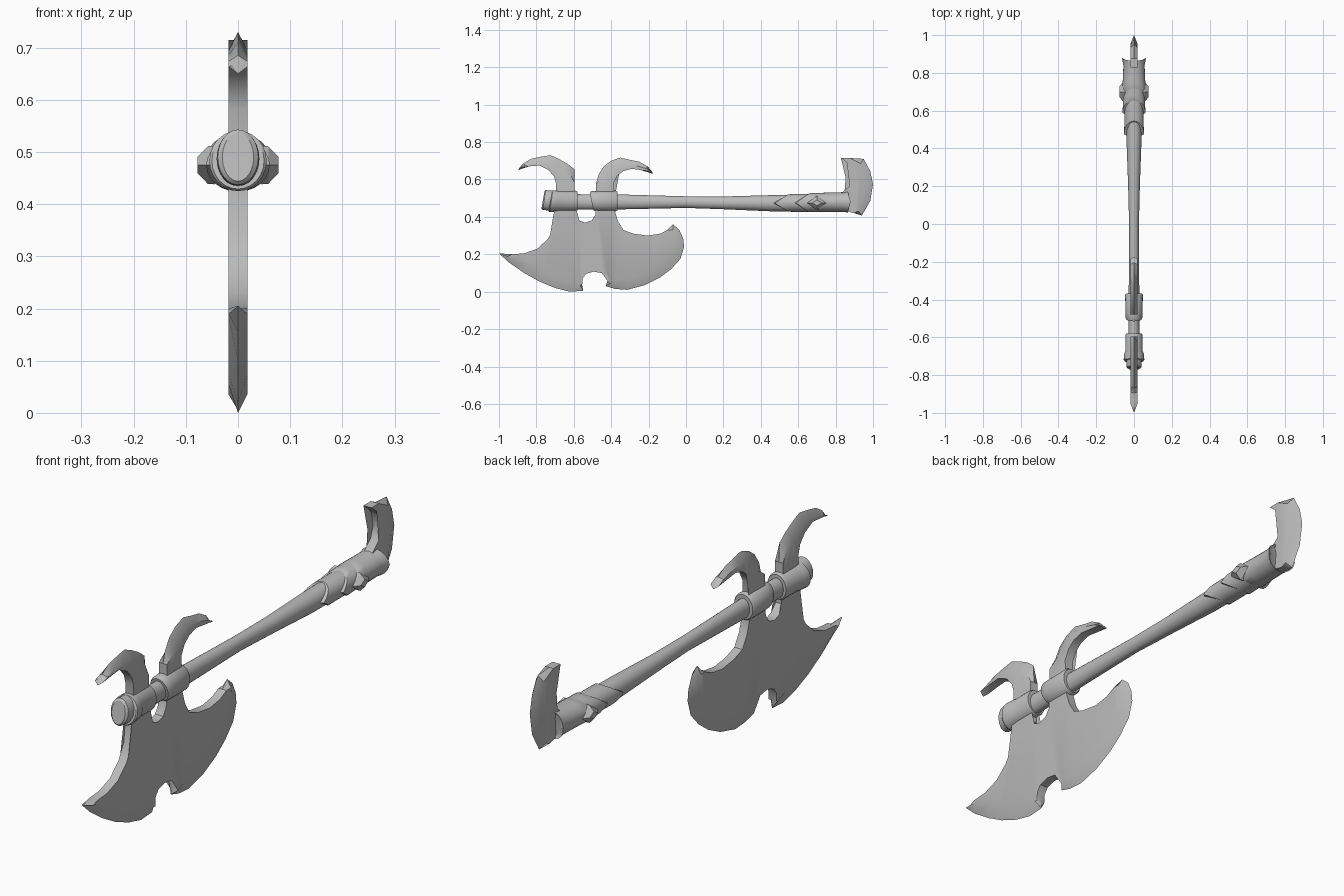
import bpy, bmesh, math
from mathutils import Vector

if "Cube" in bpy.data.objects:
    bpy.data.objects.remove(bpy.data.objects["Cube"])

grey = bpy.data.materials.new("plain_grey")
grey.use_nodes = True
grey.diffuse_color = (0.5, 0.5, 0.5, 1)
grey.node_tree.nodes["Principled BSDF"].inputs["Base Color"].default_value = (0.5, 0.5, 0.5, 1)


def finish(name, bm, angle=35):
    bmesh.ops.recalc_face_normals(bm, faces=bm.faces)
    me = bpy.data.meshes.new(name)
    bm.to_mesh(me)
    bm.free()
    me.materials.append(grey)
    ob = bpy.data.objects.new(name, me)
    bpy.context.collection.objects.link(ob)
    bpy.ops.object.select_all(action='DESELECT')
    ob.select_set(True)
    bpy.context.view_layer.objects.active = ob
    bpy.ops.object.shade_smooth_by_angle(angle=math.radians(angle))
    return ob


def bridge(bm, a, b):
    n = len(a)
    for i in range(n):
        bm.faces.new((a[i], a[(i + 1) % n], b[(i + 1) % n], b[i]))


def plate(name, pts, sharp, half=0.018):
    """Clockwise (y, z) outline; sharp = (first, last, bevel width) runs ground to an edge."""
    bm = bmesh.new()
    n = len(pts)
    loops = [[], [], []]
    for i, (y, z) in enumerate(pts):
        w = next((s[2] for s in sharp if s[0] <= i <= s[1]), 0)
        t = (Vector(pts[(i + 1) % n]) - Vector(pts[i - 1])).normalized()
        yi, zi = y + t.y * w, z - t.x * w
        loops[0].append(bm.verts.new((half, yi, zi)))
        loops[1].append(bm.verts.new((0, y, z)))
        loops[2].append(bm.verts.new((-half, yi, zi)))
    bridge(bm, loops[0], loops[1])
    bridge(bm, loops[1], loops[2])
    caps = [bm.faces.new(loops[0]), bm.faces.new(loops[2][::-1])]
    bmesh.ops.triangulate(bm, faces=caps)
    return finish(name, bm)


def loft(name, rings, seg=24):
    """Rings along y: (y, half width, half height, centre z, tilt, scallop)."""
    bm = bmesh.new()
    prev = None
    for k, (y, rx, rz, zc, tilt, scallop) in enumerate(rings):
        ring = []
        for i in range(seg):
            a = 2 * math.pi * i / seg
            dy = tilt * math.sin(a) + scallop * abs(math.sin(a))
            ring.append(bm.verts.new((rx * math.cos(a), y + dy, zc + rz * math.sin(a))))
        if prev:
            bridge(bm, prev, ring)
        if k in (0, len(rings) - 1):
            bm.faces.new(ring)
        prev = ring
    return finish(name, bm)


# Main blade: swept tip, two tangs with an arch, rear lobe, cutting edge with a notch
plate("main_blade", [
    (-1, .205), (-.93, .20), (-.865, .205), (-.795, .23), (-.74, .28), (-.705, .34),
    (-.695, .43), (-.695, .49), (-.60, .49), (-.60, .41), (-.57, .38), (-.54, .37),
    (-.505, .38), (-.485, .41), (-.48, .49), (-.38, .49), (-.38, .43), (-.365, .38),
    (-.335, .33), (-.28, .31), (-.205, .30), (-.14, .31), (-.10, .33), (-.07, .36),
    (-.035, .33), (-.015, .285), (-.01, .24), (-.03, .175), (-.08, .12), (-.14, .075),
    (-.22, .035), (-.315, .01), (-.38, .015), (-.43, .03), (-.415, .07), (-.42, .09),
    (-.45, .10), (-.495, .107), (-.535, .095), (-.553, .07), (-.555, .035), (-.55, .005),
    (-.62, 0), (-.70, .02), (-.785, .055), (-.865, .10), (-.945, .155)],
    [(0, 0, .05), (23, 23, .03), (24, 25, .04), (26, 31, .055), (32, 32, .045),
     (33, 33, .025), (41, 41, .035), (42, 45, .055), (46, 46, .035)])

# Curved spikes above the collars
plate("front_spike", [
    (-.695, .49), (-.695, .58), (-.705, .615), (-.735, .65), (-.785, .675), (-.84, .67),
    (-.897, .65), (-.87, .685), (-.83, .71), (-.775, .722), (-.725, .73), (-.68, .71),
    (-.635, .685), (-.597, .655), (-.595, .58), (-.595, .49)],
    [(6, 7, .015), (8, 8, .025), (9, 12, .035), (13, 13, .03)])
plate("rear_spike", [
    (-.48, .49), (-.48, .58), (-.468, .625), (-.44, .67), (-.40, .70), (-.35, .717),
    (-.30, .705), (-.25, .695), (-.205, .67), (-.175, .63), (-.24, .65), (-.29, .657),
    (-.335, .645), (-.367, .62), (-.388, .58), (-.383, .49)],
    [(2, 5, .035), (6, 7, .025), (8, 9, .015)])

# Hook at the tail of the handle
plate("tail_hook", [
    (.80, .50), (.84, .535), (.875, .565), (.89, .61), (.88, .665), (.86, .69),
    (.828, .715), (.875, .715), (.95, .71), (.985, .645), (1, .575), (.985, .485),
    (.94, .407), (.90, .42), (.84, .435)],
    [(8, 8, .03), (9, 11, .045), (12, 12, .03)])

# Handle and its collars
loft("handle", [(-.74, .032, .042, .48, 0, 0), (-.36, .028, .040, .48, 0, 0),
                (0, .026, .031, .479, 0, 0), (.20, .031, .034, .475, 0, 0),
                (.45, .040, .043, .473, 0, 0), (.80, .042, .045, .475, 0, 0)])
loft("front_collar", [(-.725, .050, .054, .483, .01, 0), (-.72, .055, .058, .483, .008, 0),
                      (-.685, .052, .056, .485, 0, 0), (-.675, .046, .055, .485, 0, 0),
                      (-.59, .046, .055, .485, 0, 0), (-.58, .042, .050, .485, 0, 0)])
loft("end_cap", [(-.765, .030, .046, .490, .008, 0), (-.758, .039, .053, .490, .008, 0),
                 (-.735, .041, .053, .488, .008, 0), (-.70, .041, .053, .487, .005, 0)])
loft("rear_collar", [(-.505, .040, .048, .483, -.01, 0), (-.495, .045, .053, .484, -.01, 0),
                     (-.47, .045, .055, .485, -.005, 0), (-.375, .047, .055, .485, 0, 0),
                     (-.367, .042, .050, .485, 0, 0)])

# Overlapping grip sleeves with pointed front rims
loft("front_sleeve", [(.468, .040, .040, .474, 0, .07), (.475, .053, .046, .474, 0, .07),
                      (.53, .051, .048, .475, 0, .05), (.66, .050, .048, .475, 0, 0)])
loft("middle_sleeve", [(.580, .045, .045, .475, 0, .07), (.587, .061, .050, .475, 0, .07),
                       (.65, .058, .052, .477, 0, .03), (.78, .056, .050, .477, 0, 0)])
loft("rear_sleeve", [(.665, .050, .046, .477, 0, .04), (.675, .064, .051, .477, 0, .04),
                     (.75, .060, .052, .478, 0, 0), (.84, .056, .053, .479, 0, 0),
                     (.88, .064, .056, .480, 0, -.015), (.872, .050, .046, .480, 0, -.015)])

# Diamond studs on both sides of the grip
for side, label in ((1, "left"), (-1, "right")):
    bm = bmesh.new()
    rings = []
    for x, hy, hz in ((.045, .056, .037), (.058, .052, .036), (.078, .026, .015)):
        rings.append([bm.verts.new((side * x, .70 + dy * hy, .475 + dz * hz))
                      for dy, dz in ((1, 0), (0, 1), (-1, 0), (0, -1))])
    bridge(bm, rings[0], rings[1])
    bridge(bm, rings[1], rings[2])
    bm.faces.new(rings[0])
    bm.faces.new(rings[2])
    finish(label + "_stud", bm, 20)
